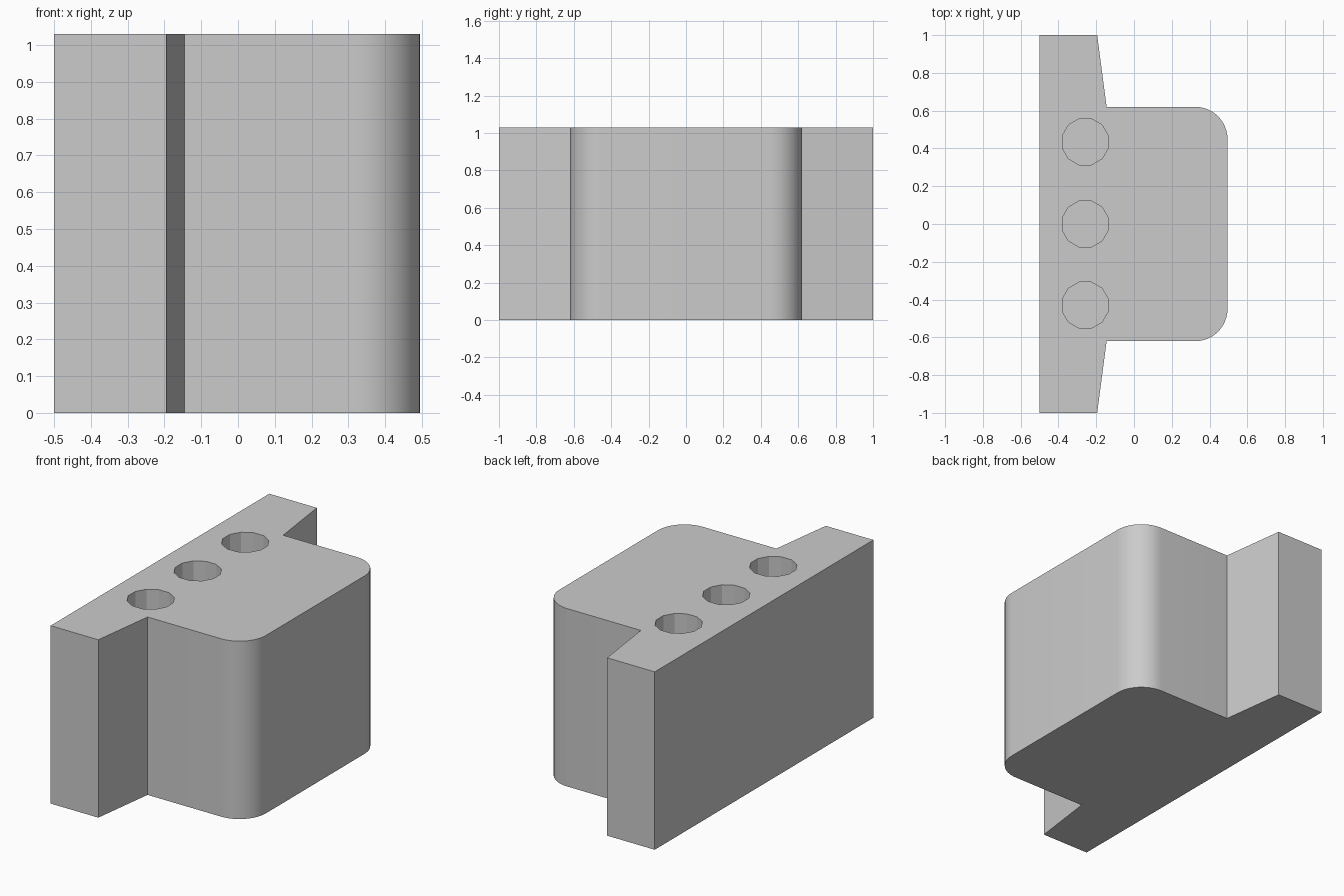
import bpy, bmesh
from math import sin, cos, pi, radians

cube = bpy.data.objects.get("Cube")
if cube:
    bpy.data.objects.remove(cube, do_unlink=True)

HEIGHT, HOLE_DEPTH = 1.03, 0.6
HALF_Y, FRONT, RADIUS = 0.62, 0.495, 0.17

grey = bpy.data.materials.new("plain grey")
grey.use_nodes = True
colour = (0.6, 0.6, 0.6, 1)
grey.diffuse_color = colour
grey.node_tree.nodes["Principled BSDF"].inputs["Base Color"].default_value = colour


def prism(name, outline, z0, z1):
    """Extrude a flat outline upwards into a closed solid."""
    bm = bmesh.new()
    base = bm.faces.new([bm.verts.new((x, y, z0)) for x, y in outline])
    top = bmesh.ops.extrude_face_region(bm, geom=[base])["geom"]
    verts = [v for v in top if isinstance(v, bmesh.types.BMVert)]
    bmesh.ops.translate(bm, verts=verts, vec=(0, 0, z1 - z0))
    bmesh.ops.recalc_face_normals(bm, faces=bm.faces)
    mesh = bpy.data.meshes.new(name)
    bm.to_mesh(mesh)
    bm.free()
    mesh.materials.append(grey)
    obj = bpy.data.objects.new(name, mesh)
    bpy.context.collection.objects.link(obj)
    return obj


# Block outline: tapered back flange, then a body with rounded corners
half = [(-0.5, 1), (-0.195, 1), (-0.145, HALF_Y)]
for i in range(13):
    a = pi / 2 * (1 - i / 12)
    half.append((FRONT - RADIUS + RADIUS * cos(a),
                 HALF_Y - RADIUS + RADIUS * sin(a)))
outline = half + [(x, -y) for x, y in reversed(half)]
block = prism("flanged_block", outline, 0, HEIGHT)

# Three blind twelve-sided holes in the top
for n, y in enumerate((-0.43, 0, 0.435)):
    ring = [(-0.258 + 0.126 * cos(pi / 6 * (k + 0.5)),
             y + 0.126 * sin(pi / 6 * (k + 0.5))) for k in range(12)]
    cutter = prism(f"hole_cutter_{n + 1}", ring, HEIGHT - HOLE_DEPTH, HEIGHT + 0.1)
    cutter.hide_render = True
    cutter.hide_set(True)
    cut = block.modifiers.new(f"hole_{n + 1}", "BOOLEAN")
    cut.operation, cut.solver, cut.object = "DIFFERENCE", "EXACT", cutter

# Apply the cuts, then smooth only the rounded corners
bpy.context.view_layer.objects.active = block
block.select_set(True)
for m in list(block.modifiers):
    bpy.ops.object.modifier_apply(modifier=m.name)
bpy.ops.object.shade_smooth_by_angle(angle=radians(25))
for c in [o for o in bpy.data.objects if o.name.startswith("hole_cutter")]:
    bpy.data.objects.remove(c, do_unlink=True)
